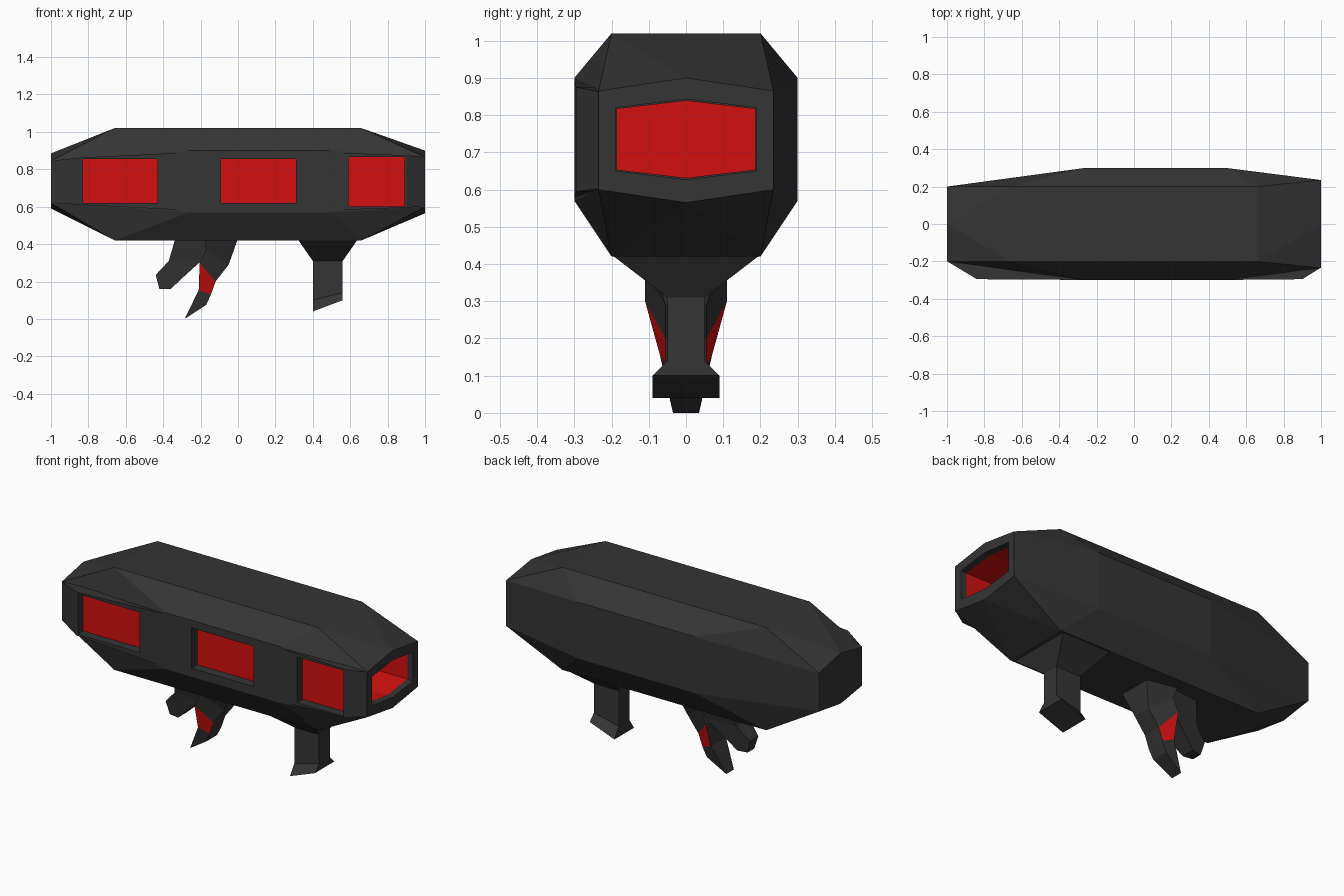
import bpy, bmesh

if "Cube" in bpy.data.objects:
    bpy.data.objects.remove(bpy.data.objects["Cube"])


def material(name, color):
    m = bpy.data.materials.new(name)
    m.diffuse_color = (*color, 1)
    m.use_nodes = True
    m.node_tree.nodes["Principled BSDF"].inputs["Base Color"].default_value = m.diffuse_color
    return m


DARK = material("dark_shell", (0.035, 0.035, 0.035))
RED = material("red_glow", (0.65, 0.005, 0.005))


def finish(name, bm, mats):
    bmesh.ops.recalc_face_normals(bm, faces=bm.faces)
    mesh = bpy.data.meshes.new(name)
    bm.to_mesh(mesh)
    bm.free()
    for m in mats:
        mesh.materials.append(m)
    ob = bpy.data.objects.new(name, mesh)
    bpy.context.collection.objects.link(ob)
    return ob


def hull(name, points, mat=DARK):
    """Convex solid around a set of points."""
    bm = bmesh.new()
    for p in points:
        bm.verts.new(p)
    r = bmesh.ops.convex_hull(bm, input=bm.verts)
    junk = {g for g in r["geom_interior"] + r["geom_unused"] if isinstance(g, bmesh.types.BMVert)}
    bmesh.ops.delete(bm, geom=list(junk), context="VERTS")
    bmesh.ops.dissolve_limit(bm, angle_limit=0.01, verts=bm.verts, edges=bm.edges)
    return finish(name, bm, [mat])


def loft(name, rings, red_span=None):
    """Join rings of four corners: left (x, z, half y), right (x, z, half y)."""
    bm = bmesh.new()
    loops = []
    for xl, zl, yl, xr, zr, yr in rings:
        loops.append([bm.verts.new(p) for p in
                      ((xl, -yl, zl), (xr, -yr, zr), (xr, yr, zr), (xl, yl, zl))])
    for i, (a, b) in enumerate(zip(loops, loops[1:])):
        for k in range(4):
            f = bm.faces.new((a[k], a[(k + 1) % 4], b[(k + 1) % 4], b[k]))
            if i == red_span and k in (0, 2):
                f.material_index = 1
    bm.faces.new(loops[0])
    bm.faces.new(loops[-1])
    return finish(name, bm, [DARK, RED])


def box_points(x0, x1, y0, y1, z0, z1):
    return [(x, y, z) for x in (x0, x1) for y in (y0, y1) for z in (z0, z1)]


def boolean(target, tool, op):
    mod = target.modifiers.new(op.lower(), "BOOLEAN")
    mod.operation, mod.object, mod.solver = op, tool, "EXACT"
    tool.hide_render = True
    tool.hide_set(True)


# faceted main shell
pts = [(-1, 0, 0.59), (-1, 0, 0.885), (1, 0, 0.565), (1, 0, 0.90)]
for s in (-1, 1):
    pts += [(-1, 0.2 * s, z) for z in (0.62, 0.845)]
    pts += [(1, 0.235 * s, z) for z in (0.60, 0.865)]
    pts += [(x, 0.3 * s, z) for x in (-0.26, 0.49) for z in (0.57, 0.90)]
    pts += [(x, 0.2 * s, z) for x in (-0.66, 0.66) for z in (0.42, 1.02)]
shell = hull("main_shell", pts)

# raised window surrounds at both ends of the front side
left = box_points(-0.84, -0.42, -0.295, -0.08, 0.61, 0.863)
left += [(-0.998, -0.2, z) for z in (0.62, 0.845)] + [(-0.26, -0.299, z) for z in (0.58, 0.89)]
right = box_points(0.58, 0.90, -0.295, -0.08, 0.595, 0.875)
right += [(0.998, -0.234, z) for z in (0.602, 0.863)] + [(0.49, -0.299, z) for z in (0.58, 0.89)]
for name, p in (("left_surround", left), ("right_surround", right)):
    boolean(shell, hull(name, p), "UNION")

# recessed windows with red panes
for i, (x0, x1, z0, z1) in enumerate(((-0.83, -0.43, 0.62, 0.855),
                                      (-0.09, 0.31, 0.62, 0.855),
                                      (0.59, 0.89, 0.60, 0.867))):
    boolean(shell, hull(f"window_cutter_{i}", box_points(x0, x1, -0.4, -0.24, z0, z1)), "DIFFERENCE")
    hull(f"window_pane_{i}", box_points(x0, x1, -0.246, -0.236, z0, z1), RED)

# six-sided opening in the right end with a red lining
section = [(-0.19, 0.65), (0, 0.627), (0.19, 0.65), (0.19, 0.82), (0, 0.843), (-0.19, 0.82)]
boolean(shell, hull("end_cutter", [(x, y, z) for x in (0.4, 1.1) for y, z in section]), "DIFFERENCE")
bm = bmesh.new()
a, b = ([bm.verts.new((x, y * 0.985, 0.735 + (z - 0.735) * 0.97)) for y, z in section]
        for x in (0.41, 0.965))
for k in range(6):
    bm.faces.new((a[k], a[k - 1], b[k - 1], b[k]))
bm.faces.new(a)
lining = finish("end_lining", bm, [RED])
lining.data.flip_normals()

# right foot with flared, slanted end
loft("right_foot", [(0.32, 0.425, 0.2, 0.64, 0.425, 0.2),
                    (0.40, 0.31, 0.05, 0.56, 0.31, 0.05),
                    (0.40, 0.10, 0.05, 0.56, 0.14, 0.05),
                    (0.40, 0.04, 0.09, 0.56, 0.10, 0.09)])

# bent grip with red side inlays
loft("rear_grip", [(-0.18, 0.43, 0.14, 0.0, 0.43, 0.10),
                   (-0.17, 0.37, 0.11, -0.05, 0.29, 0.055),
                   (-0.205, 0.30, 0.11, -0.12, 0.20, 0.055),
                   (-0.21, 0.155, 0.07, -0.145, 0.13, 0.055),
                   (-0.285, 0.0, 0.035, -0.17, 0.075, 0.05)], red_span=2)

# short forward prong beside the grip
loft("forward_prong", [(-0.335, 0.43, 0.10, -0.14, 0.43, 0.12),
                       (-0.37, 0.31, 0.06, -0.18, 0.325, 0.09),
                       (-0.44, 0.235, 0.04, -0.28, 0.235, 0.06),
                       (-0.42, 0.16, 0.03, -0.36, 0.16, 0.04)])
